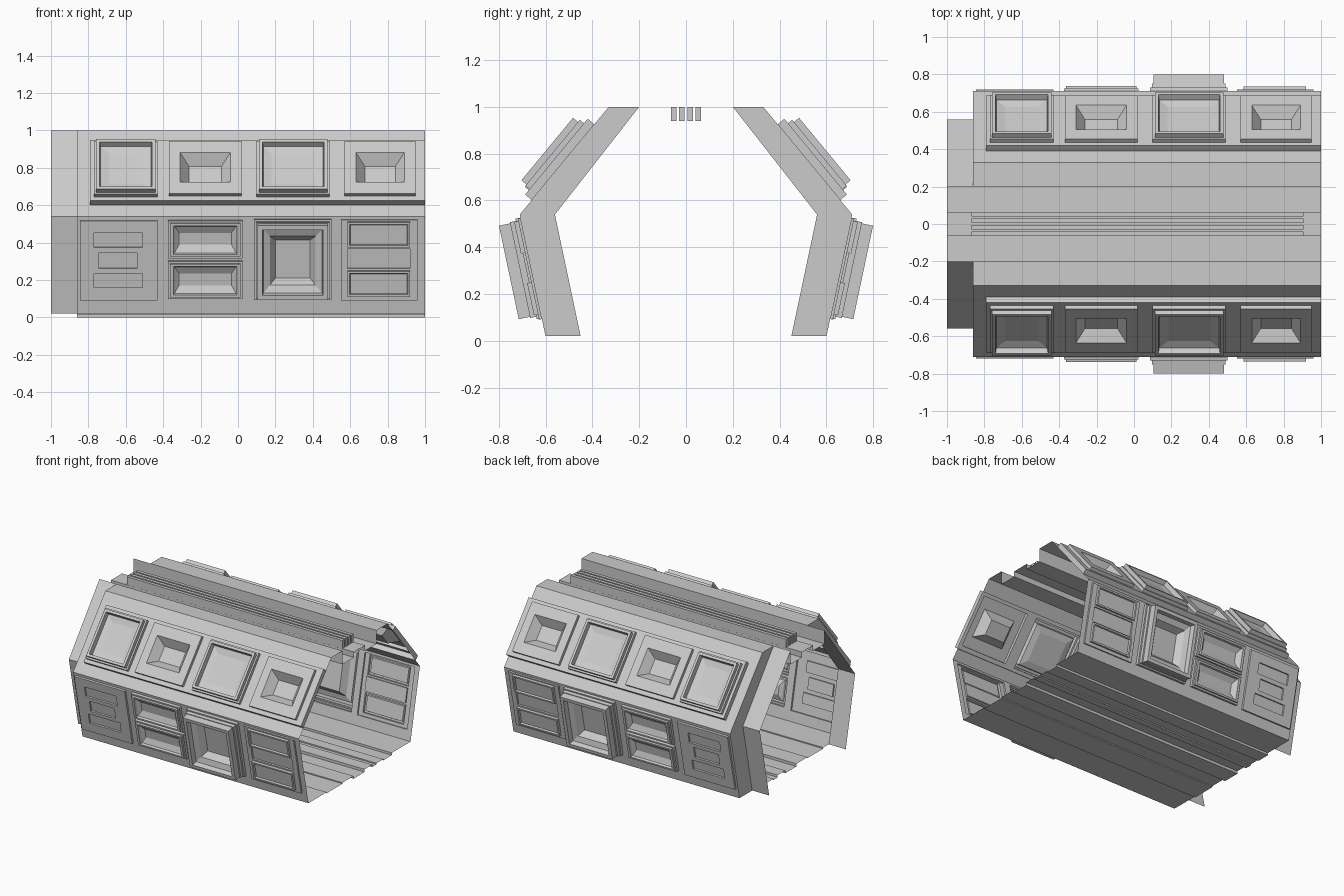
import bpy, bmesh
from mathutils import Vector

if "Cube" in bpy.data.objects:
    bpy.data.objects.remove(bpy.data.objects["Cube"])

X0, X1 = -0.86, 1.0


def finish(bm, name, mirror=True):
    bmesh.ops.remove_doubles(bm, verts=bm.verts, dist=0.0005)
    me = bpy.data.meshes.new(name)
    bm.to_mesh(me)
    bm.free()
    ob = bpy.data.objects.new(name, me)
    bpy.context.collection.objects.link(ob)
    if mirror:
        m = ob.modifiers.new("mirror", 'MIRROR')
        m.use_axis = (False, True, False)
        m.use_clip = True
    return ob


def strip(name, pts, xa, xb, mirror=True):
    """Sweep an open (y, z) profile along x."""
    bm = bmesh.new()
    for p, q in zip(pts, pts[1:]):
        bm.faces.new([bm.verts.new((x, *c)) for x, c in
                      ((xa, p), (xb, p), (xb, q), (xa, q))])
    return finish(bm, name, mirror)


def panel_wall(name, base, top, children):
    """Stepped sheet in wall coordinates: x, t (up the wall), h (outwards)."""
    a, b = Vector(base), Vector(top)
    d = (b - a).normalized()
    n = Vector((d.y, -d.x))
    bm = bmesh.new()

    def quad(*pts):
        vs = []
        for x, t, h in pts:
            c = a + d * t + n * h
            vs.append(bm.verts.new((x, -c.x, c.y)))
        bm.faces.new(vs)

    def sheet(rect, h, kids):
        xa, xb, ta, tb = rect
        xs = sorted({xa, xb, *(v for k in kids for v in k[0][:2])})
        ts = sorted({ta, tb, *(v for k in kids for v in k[0][2:])})
        for p, q in zip(xs, xs[1:]):
            for r, s in zip(ts, ts[1:]):
                cx, ct = (p + q) / 2, (r + s) / 2
                if any(k[0][0] < cx < k[0][1] and k[0][2] < ct < k[0][3] for k in kids):
                    continue
                quad((p, r, h), (q, r, h), (q, s, h), (p, s, h))
        for rect2, steps, sub in kids:
            cur, ch = rect2, h
            for ix, it, nh in steps:
                nxt = (rect2[0] + ix, rect2[1] - ix, rect2[2] + it, rect2[3] - it)
                A = [(cur[i], cur[j], ch) for i, j in ((0, 2), (1, 2), (1, 3), (0, 3))]
                B = [(nxt[i], nxt[j], nh) for i, j in ((0, 2), (1, 2), (1, 3), (0, 3))]
                for i in range(4):
                    k = (i + 1) % 4
                    quad(A[i], A[k], B[k], B[i])
                cur, ch = nxt, nh
            sheet(cur, ch, sub)

    sheet((X0, X1, 0, (b - a).length), 0, children)
    return finish(bm, name)


# upper walls: long shelf carrying two framed windows and two recessed boxes
window = [(0, 0, .06), (.012, .012, .06), (.012, .012, .088), (.03, .03, .088),
          (.035, .035, .055), (.08, .08, .045)]
box = [(0, 0, .06), (.06, .08, .06), (.108, .128, 0)]
upper = [((-.79, X1, .08, .50), [(0, 0, .037)], [
    ((-.77, -.43, .105, .475), window, []),
    ((-.37, .02, .11, .475), box, []),
    ((.10, .49, .105, .475), window, []),
    ((.57, .95, .11, .475), box, []),
])]
panel_wall("upper_wall", (.71, .54), (.33, 1.0), upper)

# lower walls: slotted slab, twin vents, deep hatch, triple plates
slot = [(0, 0, .003)]
vent = [(0, 0, .02), (.012, .012, .02), (.012, .012, .035), (.03, .025, .035),
        (.035, .03, .02), (.06, .07, .0)]
hatch = [(0, 0, .022), (.01, .01, .022), (.01, .01, .048), (.02, .015, .048),
         (.02, .015, .097), (.045, .04, .097), (.05, .045, .06), (.085, .085, .045),
         (.115, .115, .0)]
plate = [(0, 0, .03), (.012, .012, .03), (.016, .016, .018)]
lower = [
    ((-.845, -.43, .075, .51), [(0, 0, .015)], [
        ((-.77, -.51, .365, .445), slot, []),
        ((-.745, -.54, .25, .335), slot, []),
        ((-.77, -.51, .145, .222), slot, [])]),
    ((-.375, .025, .307, .512), vent, []),
    ((-.375, .025, .085, .29), vent, []),
    ((.085, .50, .08, .518), hatch, []),
    ((.55, .96, .075, .515), [(0, 0, .012)], [
        ((.585, .92, .367, .505), plate, []),
        ((.585, .92, .25, .355), [(0, 0, 0)], []),
        ((.585, .92, .098, .238), plate, [])]),
]
panel_wall("lower_wall", (.60, .02), (.71, .54), lower)

# flat roof edge between the upper wall and the ceiling trough
strip("roof_edge", [(-.33, 1), (-.2, 1)], X0, X1)

# end frame: narrower inner sleeve and the ring joining it to the walls
inner = [(-.45, .02), (-.56, .54), (-.20, 1.0)]
outer = [(-.60, .02), (-.71, .54), (-.33, 1.0)]
strip("end_sleeve", inner, -1.0, X0)
bm = bmesh.new()
for i in range(2):
    bm.faces.new([bm.verts.new((X0, *p)) for p in
                  (inner[i], inner[i + 1], outer[i + 1], outer[i])])
finish(bm, "end_ring")

# ceiling troughs with raised centre and four long ribs
strip("ceiling", [(-.2, 1), (-.2, .9), (-.065, .9), (-.065, .94), (0, .94)], -1.0, X1)
for y in (-.0525, -.0175):
    ya, yb = y - .012, y + .012
    strip("ceiling_rib", [(ya, .94), (ya, 1), (yb, 1), (yb, .94)], -.87, .905)
    bm = bmesh.new()
    for x in (-.87, .905):
        bm.faces.new([bm.verts.new((x, *c)) for c in
                      ((ya, .94), (yb, .94), (yb, 1), (ya, 1))])
    finish(bm, "ceiling_rib_end")

# floor with shallow lengthwise channels
floor = [(-.60, .02), (-.385, .02), (-.385, .012), (-.2, .012), (-.2, .02),
         (-.07, .02), (-.07, 0), (.06, 0), (.06, .02), (.15, .02), (.15, .003),
         (.2, .003), (.2, .012), (.28, .012), (.28, .003), (.38, .003),
         (.38, .02), (.60, .02)]
strip("floor", floor, X0, X1, mirror=False)
